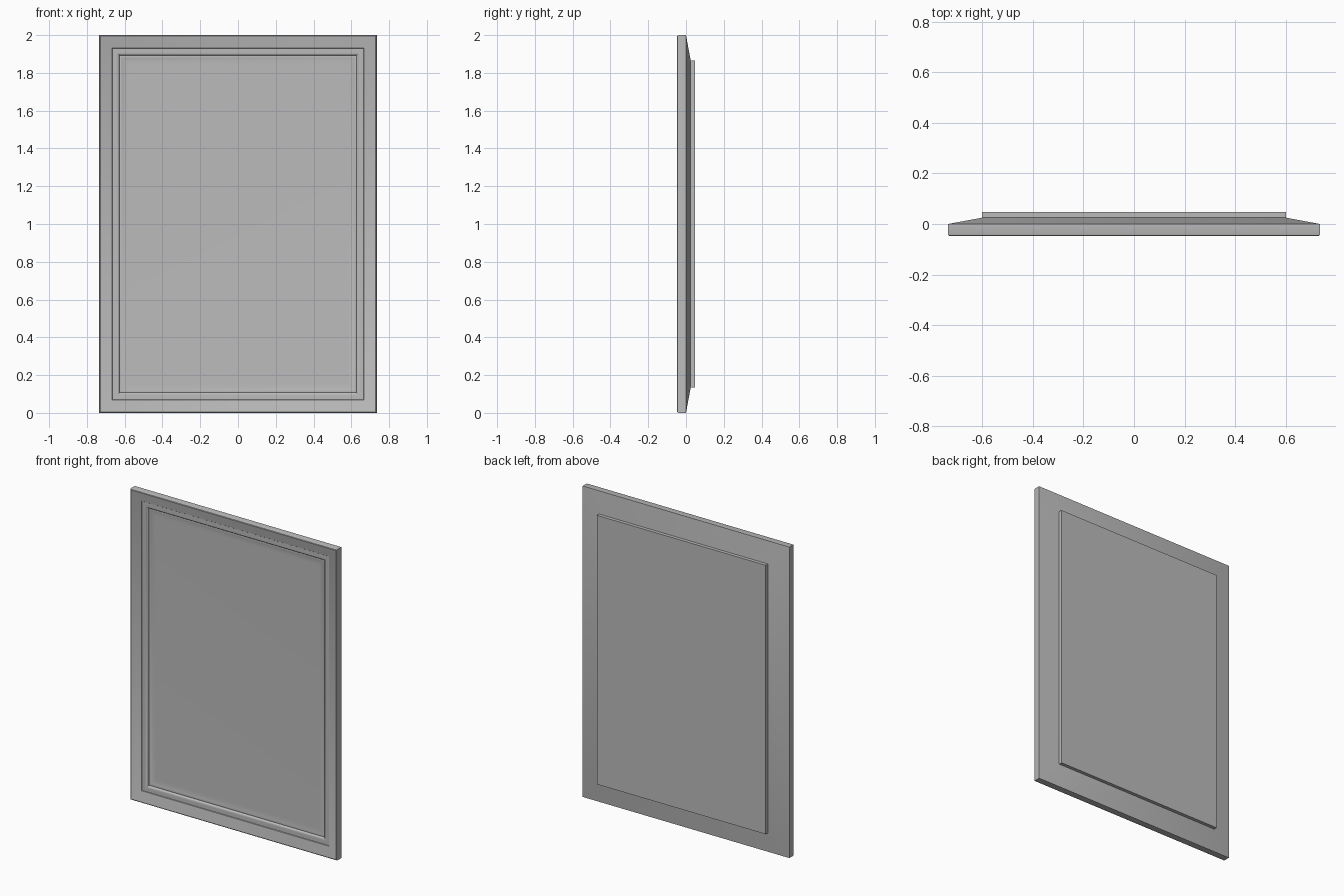
import bpy, bmesh, math

cube = bpy.data.objects.get("Cube")
if cube:
    bpy.data.objects.remove(cube)

HALF_W, HEIGHT = 0.735, 2.0

grey = bpy.data.materials.new("plain grey")
grey.use_nodes = True
colour = (0.5, 0.5, 0.5, 1)
grey.diffuse_color = colour
grey.node_tree.nodes["Principled BSDF"].inputs["Base Color"].default_value = colour


def mitred(name, profile, cap_start=False, cap_end=False):
    """Sweep (inset, y) profile points round the rectangle with mitred corners."""
    bm = bmesh.new()
    rings = []
    for inset, y in profile:
        w, low, high = HALF_W - inset, inset, HEIGHT - inset
        rings.append([bm.verts.new((x, y, z)) for x, z in
                      ((-w, low), (w, low), (w, high), (-w, high))])
    for a, b in zip(rings, rings[1:]):
        for i in range(4):
            j = (i + 1) % 4
            bm.faces.new((a[i], a[j], b[j], b[i]))
    if cap_start:
        bm.faces.new(rings[0][::-1])
    if cap_end:
        bm.faces.new(rings[-1])
    bmesh.ops.recalc_face_normals(bm, faces=bm.faces)
    mesh = bpy.data.meshes.new(name)
    bm.to_mesh(mesh)
    bm.free()
    mesh.materials.append(grey)
    obj = bpy.data.objects.new(name, mesh)
    bpy.context.collection.objects.link(obj)
    bpy.ops.object.select_all(action='DESELECT')
    obj.select_set(True)
    bpy.context.view_layer.objects.active = obj
    bpy.ops.object.shade_smooth_by_angle(angle=math.radians(32))
    return obj


# Rounded bead that drops into a shallow cove
bead = [(0.092 + 0.016 * math.sin(t), -0.010 - 0.014 * math.cos(t))
        for t in (math.radians(a) for a in range(0, 91, 15))]
cove = [(0.155 - 0.045 * math.cos(t), -0.016 + 0.010 * math.sin(t))
        for t in (math.radians(a) for a in range(15, 91, 15))]
cove[0] = (0.111, -0.011)

# Raised back slab, bevelled back, outer edge, sloping front frame, moulded panel
mitred("framed_panel",
       [(0.135, 0.047), (0.135, 0.025), (0, 0), (0, -0.040), (0.002, -0.045),
        (0.006, -0.047), (0.068, -0.027), (0.070, -0.024)] + bead + cove,
       cap_start=True, cap_end=True)
